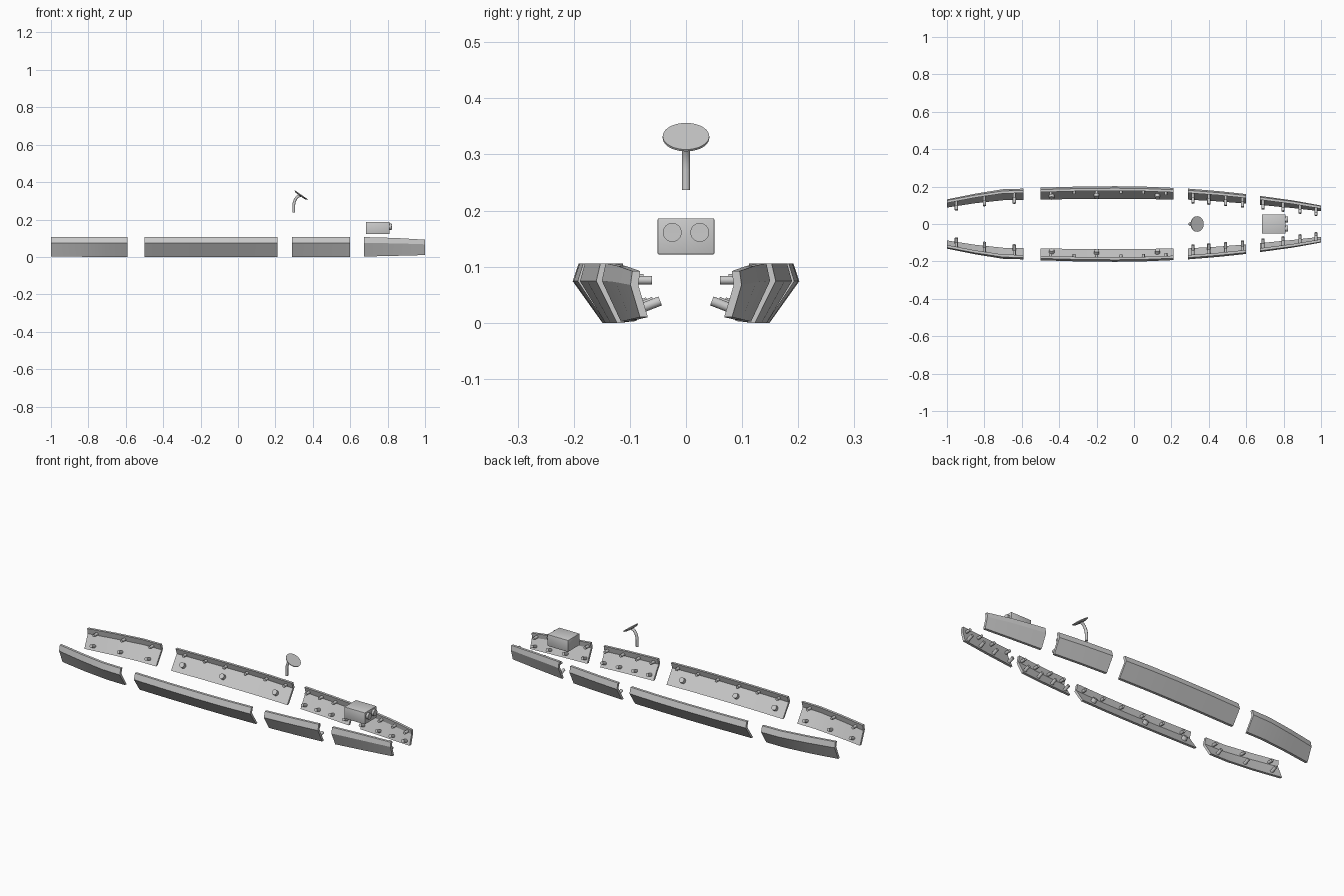
import bpy, bmesh, math
from mathutils import Vector

if "Cube" in bpy.data.objects:
    bpy.data.objects.remove(bpy.data.objects["Cube"])


def finish(bm, name, mirror=False, angle=30):
    bmesh.ops.recalc_face_normals(bm, faces=bm.faces)
    me = bpy.data.meshes.new(name)
    bm.to_mesh(me)
    bm.free()
    ob = bpy.data.objects.new(name, me)
    bpy.context.collection.objects.link(ob)
    if mirror:
        m = ob.modifiers.new("mirror", 'MIRROR')
        m.use_axis = (False, True, False)
    bpy.ops.object.select_all(action='DESELECT')
    bpy.context.view_layer.objects.active = ob
    ob.select_set(True)
    bpy.ops.object.shade_smooth_by_angle(angle=math.radians(angle))
    return ob


def sweep(bm, path, radii, sides=16):
    # capped round tube along points lying in any plane
    rings = []
    for i, p in enumerate(path):
        t = (path[min(i + 1, len(path) - 1)] - path[max(i - 1, 0)]).normalized()
        ref = Vector((0, 1, 0)) if abs(t.y) < 0.7 else Vector((1, 0, 0))
        u = t.cross(ref).normalized()
        v = t.cross(u)
        r = radii[i]
        rings.append([bm.verts.new(p + r * (u * math.cos(a) + v * math.sin(a)))
                      for a in (2 * math.pi * k / sides for k in range(sides))])
    for a, b in zip(rings, rings[1:]):
        for k in range(sides):
            bm.faces.new((a[k], a[k - 1], b[k - 1], b[k]))
    bm.faces.new(rings[0])
    bm.faces.new(rings[-1])


def rod(bm, a, b, r, sides=16):
    sweep(bm, [Vector(a), Vector(b)], [r, r], sides)


T = 0.014  # horizontal wall thickness


def section(s):
    # bent wall: slanted lower sheet, upper strip leaning inward
    x, d, run, z0, z1 = s
    zm = z0 + 0.7 * (z1 - z0)
    lean = 0.2 * run
    pts = [(d - run, z0), (d, zm), (d - lean, z1),
           (d - lean - T, z1), (d - T, zm), (d - run - T, z0)]
    return [Vector((x, y, z)) for y, z in pts]


def at(stations, x):
    for a, b in zip(stations, stations[1:]):
        if a[0] <= x <= b[0]:
            f = (x - a[0]) / (b[0] - a[0])
            return [p + (q - p) * f for p, q in zip(a, b)]


# panels: name, stations (x, half width, slant, bottom, top), upper pegs, lower pegs, big pegs
panels = [
    ("stern", [(-1, .132, .03, .003, .106), (-.85, .162, .037, .001, .106),
               (-.7, .186, .045, 0, .106), (-.59, .189, .047, 0, .106)],
     (-.95, -.8, -.64), (-.95, -.8, -.64), False),
    ("middle", [(-.5, .194, .05, 0, .106), (-.3, .2, .052, 0, .106), (-.1, .202, .053, 0, .106),
                (.05, .2, .052, 0, .106), (.21, .193, .049, 0, .106)],
     (-.445, -.32, -.2, -.07, .05, .17), (-.44, -.2, .125), True),
    ("forward", [(.29, .189, .045, 0, .106), (.45, .176, .041, 0, .106), (.6, .16, .037, 0, .106)],
     (.315, .4, .49, .58), (.315, .4, .49, .58), False),
    ("bow", [(.675, .15, .034, .002, .106), (.85, .126, .027, .006, .101), (1, .099, .017, .01, .092)],
     (.69, .797, .888, .973), (.69, .797, .888, .973), False),
]

for name, st, upper, lower, big in panels:
    bm = bmesh.new()
    rings = [[bm.verts.new(p) for p in section(s)] for s in st]
    for a, b in zip(rings, rings[1:]):
        for k in range(6):
            bm.faces.new((a[k - 1], a[k], b[k], b[k - 1]))
    bm.faces.new(rings[0])
    bm.faces.new(rings[-1])
    finish(bm, name + "_side_panels", True, 20)

    # locating pegs inside the panels
    bm = bmesh.new()
    for x in upper:
        x, d, run, z0, z1 = at(st, x)
        z = z0 + .79 * (z1 - z0)
        y = d - T - .06 * run
        rod(bm, (x, y + .008, z), (x, y - (.022 if big else .028), z), .0078)
    for x in lower:
        x, d, run, z0, z1 = at(st, x)
        f = .45 if big else .3
        z = z0 + f * .7 * (z1 - z0)
        y = d - T - run * (1 - f)
        n = Vector((0, -.8, .6)) if big else Vector((0, -.93, .36))
        p = Vector((x, y, z))
        rod(bm, p - n * .006, p + n * (.02 if big else .033), .014 if big else .0085)
    finish(bm, name + "_pegs", True)

# bent mirror stem
bm = bmesh.new()
path = [Vector((.298, 0, .237)), Vector((.298, 0, .272))]
path += [Vector((.298 + .055 * (1 - math.cos(a)), 0, .272 + .065 * math.sin(a)))
         for a in (math.radians(g) for g in (10, 20, 30, 40, 50))]
path.append(Vector((.336, 0, .330)))
sweep(bm, path, [.0075] * len(path))
finish(bm, "mirror_stem")

# tilted mirror disc
bm = bmesh.new()
c, n = Vector((.337, 0, .33)), Vector((.57, 0, .82)).normalized()
sweep(bm, [c - n * .006, c - n * .001, c + n * .003], [.03, .0415, .0415], 40)
finish(bm, "mirror_disc")

# twin lens box
bm = bmesh.new()
bmesh.ops.create_cube(bm, size=1)
for v in bm.verts:
    v.co = Vector((.7475 + v.co.x * .125, v.co.y * .101, .154 + v.co.z * .064))
bmesh.ops.bevel(bm, geom=bm.edges[:], offset=.002, segments=2, profile=.5, affect='EDGES')
finish(bm, "lens_box")

# hollow round sockets on the box
bm = bmesh.new()
sweep(bm, [Vector((x, .0245, .161)) for x in (.805, .822, .8221, .811)],
      [.0168, .0168, .0138, .0138], 32)
finish(bm, "lens_sockets", True)
